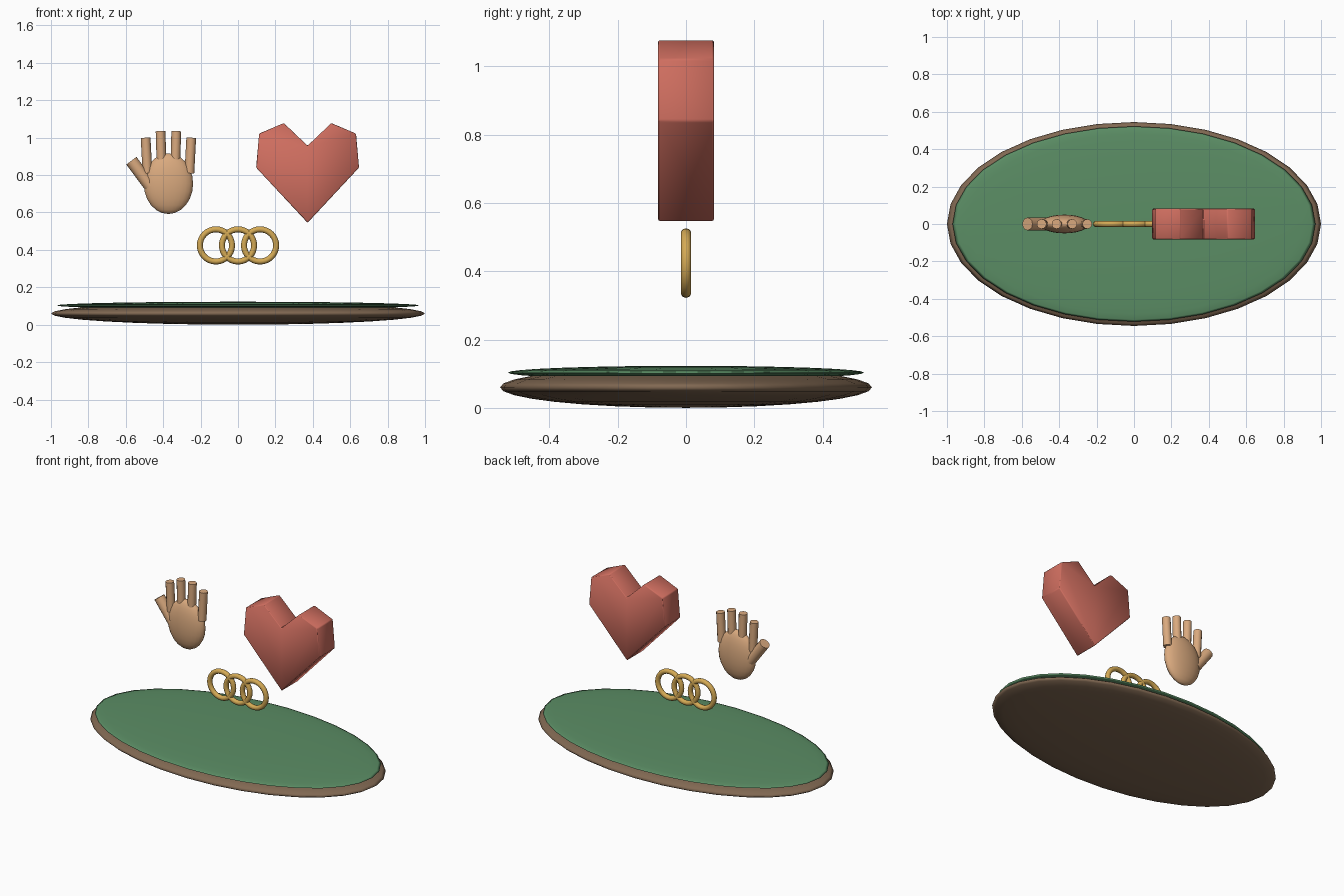
import bpy, math
from mathutils import Vector

if "Cube" in bpy.data.objects:
    bpy.data.objects.remove(bpy.data.objects["Cube"])


def material(name, rgb):
    m = bpy.data.materials.new(name)
    m.diffuse_color = (*rgb, 1)
    m.use_nodes = True
    m.node_tree.nodes["Principled BSDF"].inputs["Base Color"].default_value = m.diffuse_color
    return m


WOOD = material("brown", (0.22, 0.14, 0.085))
GREEN = material("green", (0.105, 0.27, 0.13))
RED = material("red", (0.62, 0.155, 0.115))
GOLD = material("gold", (0.66, 0.40, 0.09))
SKIN = material("tan", (0.70, 0.40, 0.21))


def finish(name, mat, angle=40):
    ob = bpy.context.object
    ob.name = name
    ob.data.materials.append(mat)
    bpy.ops.object.shade_smooth_by_angle(angle=math.radians(angle))
    return ob


def ellipsoid(name, loc, radii, mat, segs=32, rings=16):
    bpy.ops.mesh.primitive_uv_sphere_add(segments=segs, ring_count=rings, radius=1, location=loc)
    bpy.context.object.scale = radii
    bpy.ops.object.transform_apply(location=False, rotation=False, scale=True)
    return finish(name, mat, 180)


def rod(name, a, b, r, mat):
    a, b = Vector(a), Vector(b)
    bpy.ops.mesh.primitive_cylinder_add(vertices=12, radius=r, depth=(b - a).length,
                                        location=(a + b) / 2)
    bpy.context.object.rotation_euler = (b - a).to_track_quat('Z', 'Y').to_euler()
    return finish(name, mat)


# Oval base with a green top
ellipsoid("oval_base", (0, 0, 0.06), (1, 0.545, 0.06), WOOD)
ellipsoid("green_top", (0, 0, 0.103), (0.97, 0.522, 0.02), GREEN)

# Three interlinked rings
for i in range(3):
    bpy.ops.mesh.primitive_torus_add(major_radius=0.086, minor_radius=0.016,
                                     major_segments=32, minor_segments=10,
                                     location=(0.118 * (i - 1), 0, 0.424),
                                     rotation=(math.pi / 2, 0, 0))
    finish(f"ring_{i + 1}", GOLD)

# Hand: palm, four splayed fingers and a thumb
hx = -0.372
ellipsoid("palm", (hx, 0, 0.754), (0.132, 0.05, 0.162), SKIN, 24, 12)
fingers = [(-0.112, -0.122, 0.81, 1.0), (-0.036, -0.042, 0.83, 1.035),
           (0.036, 0.042, 0.83, 1.035), (0.112, 0.122, 0.81, 1.0)]
for i, (x0, x1, z0, z1) in enumerate(fingers):
    rod(f"finger_{i + 1}", (hx + x0, 0, z0), (hx + x1, 0, z1), 0.026, SKIN)
rod("thumb", (-0.47, 0, 0.742), (-0.57, 0, 0.877), 0.034, SKIN)

# Faceted heart: half outline mirrored, then extruded in y
half = [(0.127, 1.078), (0.259, 1.022), (0.275, 0.84)]
outline = [(0, 0.957)] + half + [(0, 0.545)] + [(-x, z) for x, z in reversed(half)]
n, d = len(outline), 0.082
verts = [(x + 0.372, y, z) for y in (-d, d) for x, z in outline]
faces = [list(range(n)), list(range(2 * n - 1, n - 1, -1))]
faces += [[(i + 1) % n, i, n + i, n + (i + 1) % n] for i in range(n)]
mesh = bpy.data.meshes.new("heart")
mesh.from_pydata(verts, [], [f[::-1] for f in faces])
heart = bpy.data.objects.new("heart", mesh)
bpy.context.collection.objects.link(heart)
bpy.ops.object.select_all(action='DESELECT')
heart.select_set(True)
bpy.context.view_layer.objects.active = heart
bpy.ops.object.mode_set(mode='EDIT')
bpy.ops.mesh.select_all(action='SELECT')
bpy.ops.mesh.normals_make_consistent(inside=False)
bpy.ops.object.mode_set(mode='OBJECT')

# Softly rounded heart edges
bev = heart.modifiers.new("soft_edges", 'BEVEL')
bev.width = 0.006
bev.segments = 3
bev.limit_method = 'NONE'
bev.harden_normals = True
bpy.ops.object.modifier_apply(modifier=bev.name)
finish("heart", RED, 40)
